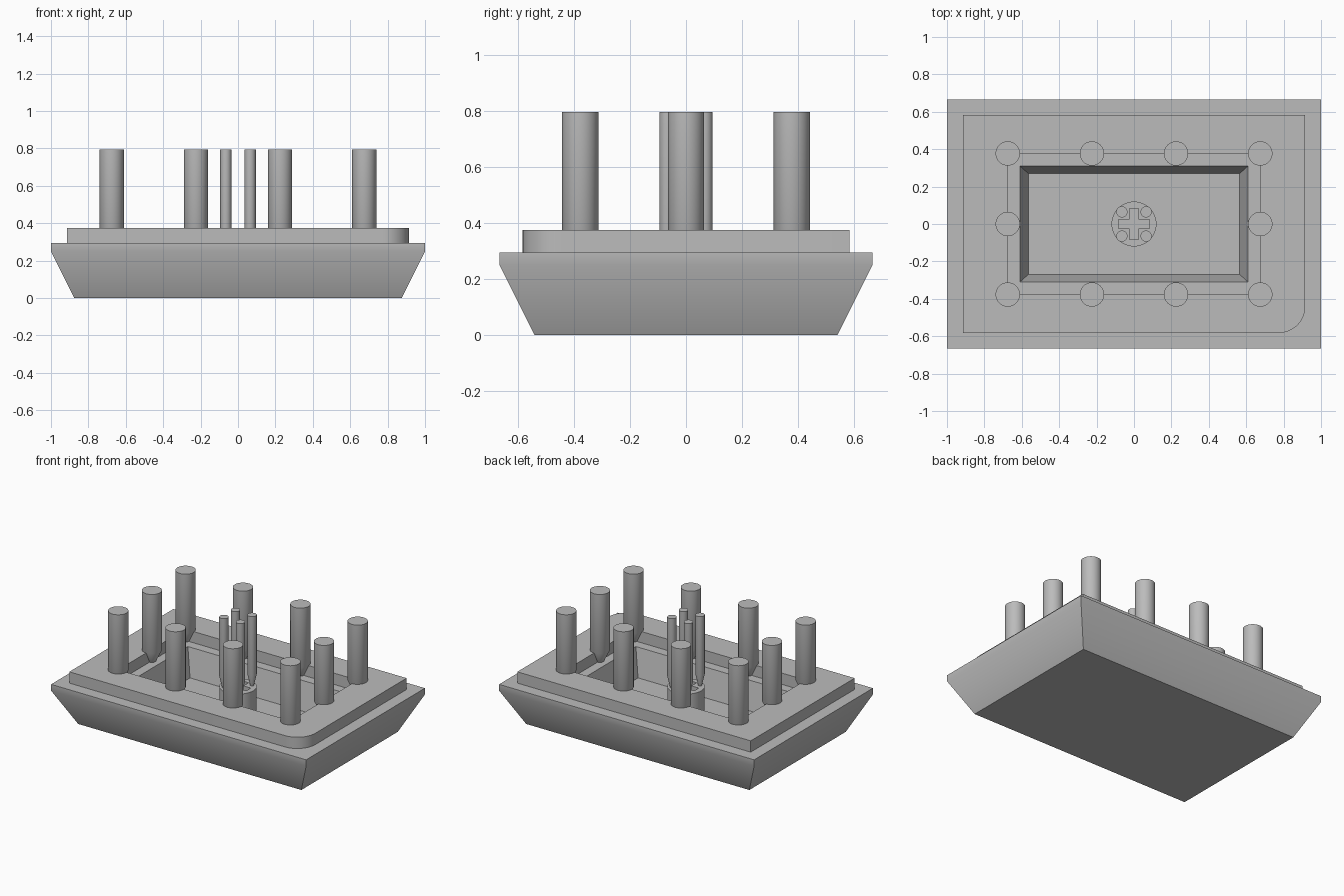
import bpy, bmesh, math

cube = bpy.data.objects.get("Cube")
if cube:
    bpy.data.objects.remove(cube, do_unlink=True)

grey = bpy.data.materials.new("plain grey")
grey.use_nodes = True
COLOUR = (0.5, 0.5, 0.5, 1)
grey.diffuse_color = COLOUR
grey.node_tree.nodes["Principled BSDF"].inputs["Base Color"].default_value = COLOUR


def finish(obj):
    obj.data.materials.clear()
    obj.data.materials.append(grey)
    bpy.ops.object.select_all(action='DESELECT')
    obj.select_set(True)
    bpy.context.view_layer.objects.active = obj
    bpy.ops.object.shade_smooth_by_angle(angle=math.radians(32))


def loft(name, rings):
    """Join equal-length rings of points, capping both ends."""
    bm = bmesh.new()
    loops = [[bm.verts.new(p) for p in ring] for ring in rings]
    for a, b in zip(loops, loops[1:]):
        for i in range(len(a)):
            j = (i + 1) % len(a)
            bm.faces.new((a[i], a[j], b[j], b[i]))
    bm.faces.new(loops[0][::-1])
    bm.faces.new(loops[-1])
    bmesh.ops.recalc_face_normals(bm, faces=bm.faces)
    mesh = bpy.data.meshes.new(name)
    bm.to_mesh(mesh)
    bm.free()
    obj = bpy.data.objects.new(name, mesh)
    bpy.context.collection.objects.link(obj)
    return obj


def rect(w, d, z):
    return [(-w, -d, z), (w, -d, z), (w, d, z), (-w, d, z)]


def circle(x, y, r, z, n):
    steps = [2 * math.pi * i / n for i in range(n)]
    return [(x + r * math.cos(a), y + r * math.sin(a), z) for a in steps]


def pillar(name, x, y, r, n):
    """Round pillar with a narrowed foot."""
    finish(loft(name, [circle(x, y, r * 0.4, LEDGE, n),
                       circle(x, y, r, RIM, n), circle(x, y, r, TOP, n)]))


LEDGE, RIM, TOP, FLOOR = 0.295, 0.375, 0.795, 0.1

# Tapered tray with a steep-sided well
finish(loft("tray", [rect(0.875, 0.54, 0), rect(1, 0.665, 0.25), rect(1, 0.665, LEDGE),
                     rect(0.61, 0.31, LEDGE), rect(0.565, 0.27, FLOOR)]))

# Rim plate with one rounded corner and a rectangular opening
w, d, r = 0.915, 0.582, 0.14
outer = [(w, d), (-w, d), (-w, -d)]
for i in range(13):
    a = -math.pi / 2 * (1 - i / 12)
    outer.append((w - r + r * math.cos(a), -d + r + r * math.sin(a)))
inner = [p[:2] for p in rect(0.675, 0.377, 0)]
curve = bpy.data.curves.new("rim_plate", 'CURVE')
curve.dimensions = '2D'
curve.fill_mode = 'BOTH'
curve.extrude = 0.045
for outline in (outer, inner):
    spline = curve.splines.new('POLY')
    spline.points.add(len(outline) - 1)
    for point, (x, y) in zip(spline.points, outline):
        point.co = (x, y, 0, 1)
    spline.use_cyclic_u = True
plate = bpy.data.objects.new("rim_plate", curve)
bpy.context.collection.objects.link(plate)
plate.location.z = RIM - 0.045
bpy.ops.object.select_all(action='DESELECT')
plate.select_set(True)
bpy.context.view_layer.objects.active = plate
bpy.ops.object.convert(target='MESH')
plate = bpy.context.object
finish(plate)

# Central socket with a cross-shaped slot
socket = loft("socket", [circle(0, 0, 0.12, FLOOR - 0.02, 48), circle(0, 0, 0.12, LEDGE, 48)])
long, thin = 0.083, 0.025
quarter = [(long, -thin), (long, thin), (thin, thin)]
cross = []
for k in range(4):
    c, s = [(1, 0), (0, 1), (-1, 0), (0, -1)][k]
    cross += [(x * c - y * s, x * s + y * c) for x, y in quarter]
cutter = loft("cross_cutter", [[(x, y, z) for x, y in cross] for z in (FLOOR + 0.01, LEDGE + 0.1)])
cutter.hide_render = True
cutter.hide_viewport = True
cut = socket.modifiers.new("cross slot", 'BOOLEAN')
cut.operation = 'DIFFERENCE'
cut.solver = 'EXACT'
cut.object = cutter
bpy.context.view_layer.update()
result = bpy.data.meshes.new_from_object(
    socket.evaluated_get(bpy.context.evaluated_depsgraph_get()))
socket.modifiers.clear()
socket.data = result
bpy.data.objects.remove(cutter, do_unlink=True)
finish(socket)

# Tall pillars around the rim
spots = [(x, y) for y in (-0.377, 0.377) for x in (-0.675, -0.225, 0.225, 0.675)]
for x, y in spots + [(-0.675, 0), (0.675, 0)]:
    pillar("rim_pillar", x, y, 0.065, 40)

# Thin pillars on the socket
for x in (-0.065, 0.065):
    for y in (-0.065, 0.065):
        pillar("socket_pillar", x, y, 0.03, 28)
